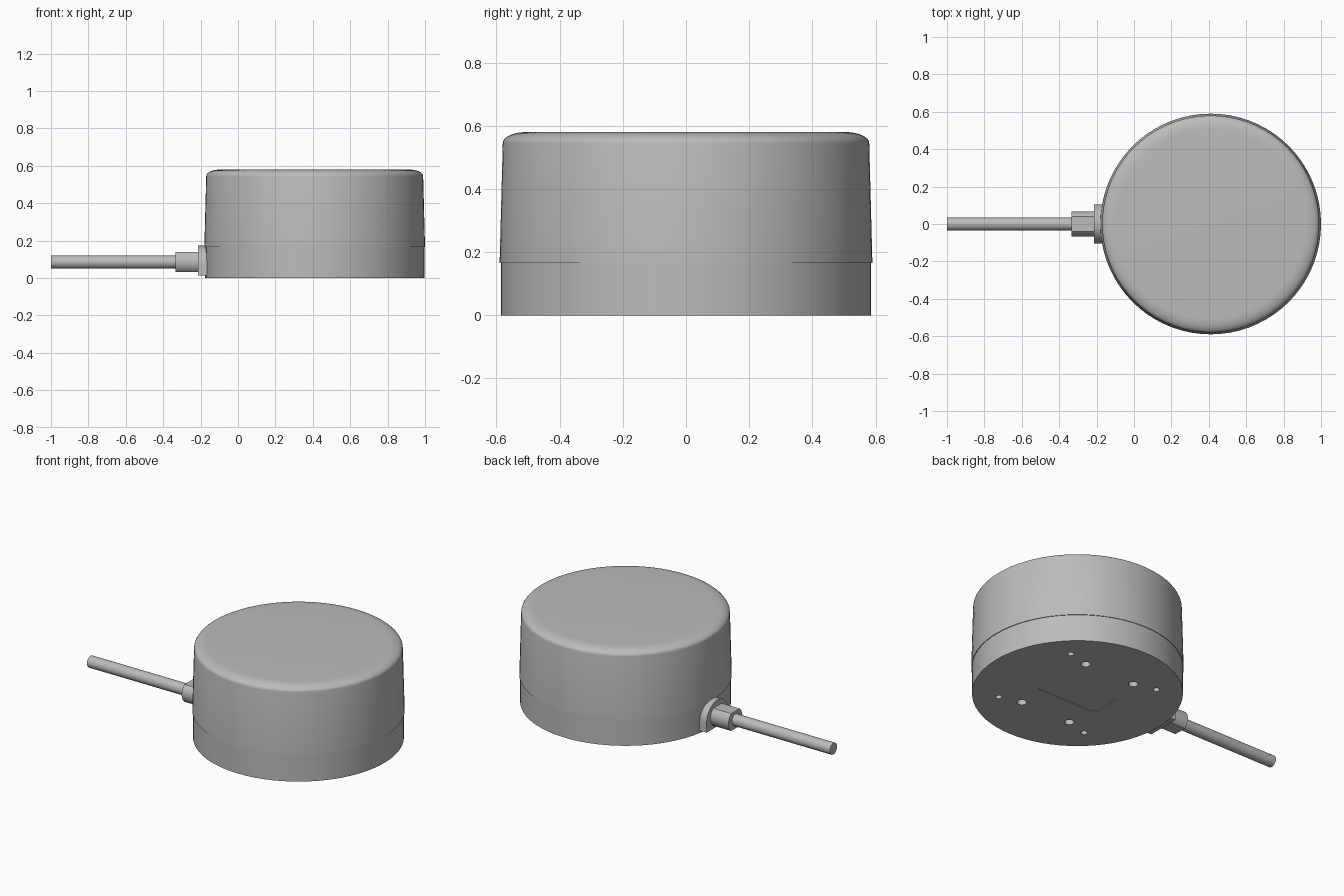
import bpy, bmesh, math
from mathutils import Matrix, Vector

if "Cube" in bpy.data.objects:
    bpy.data.objects.remove(bpy.data.objects["Cube"], do_unlink=True)

CX = 0.41          # housing axis
CABLE_Z = 0.086    # cable axis height

grey = bpy.data.materials.new("housing grey")
grey.use_nodes = True
grey.diffuse_color = (0.5, 0.5, 0.5, 1)
grey.node_tree.nodes["Principled BSDF"].inputs["Base Color"].default_value = (0.5, 0.5, 0.5, 1)


def finish(name, bm, smooth=True):
    bmesh.ops.recalc_face_normals(bm, faces=bm.faces)
    mesh = bpy.data.meshes.new(name)
    bm.to_mesh(mesh)
    bm.free()
    mesh.materials.append(grey)
    ob = bpy.data.objects.new(name, mesh)
    bpy.context.collection.objects.link(ob)
    if smooth:
        shade(ob)
    return ob


def shade(ob):
    bpy.ops.object.select_all(action='DESELECT')
    ob.select_set(True)
    bpy.context.view_layer.objects.active = ob
    bpy.ops.object.shade_smooth_by_angle(angle=math.radians(30))


def lathe(name, profile, sides=72):
    """Solid of revolution around the housing axis from (radius, z) points."""
    bm = bmesh.new()
    rings = [[bm.verts.new((CX + r * math.cos(a), r * math.sin(a), z))
              for a in (math.tau * i / sides for i in range(sides))]
             for r, z in profile]
    for low, high in zip(rings, rings[1:]):
        for i in range(sides):
            j = (i + 1) % sides
            bm.faces.new((low[i], low[j], high[j], high[i]))
    bm.faces.new(rings[0][::-1])
    bm.faces.new(rings[-1])
    return finish(name, bm)


def prism(name, outline, offset, smooth=True):
    """Extrude a closed outline of 3D points along offset."""
    bm = bmesh.new()
    face = bm.faces.new([bm.verts.new(p) for p in outline])
    moved = bmesh.ops.extrude_face_region(bm, geom=[face], use_keep_orig=True)["geom"]
    bmesh.ops.translate(bm, vec=Vector(offset),
                        verts=[v for v in moved if isinstance(v, bmesh.types.BMVert)])
    return finish(name, bm, smooth)


def arc(cx, cy, r, start, end, steps):
    return [(cx + r * math.cos(a), cy + r * math.sin(a))
            for a in (math.radians(start + (end - start) * i / steps) for i in range(steps + 1))]


# Base plate and the slightly wider, tapered cover with its softened rim
base = lathe("base", [(0.586, 0), (0.586, 0.165)])
rim = [(0.505 + 0.075 * math.cos(t), 0.545 + 0.035 * math.sin(t))
       for t in (math.pi / 2 * i / 8 for i in range(9))]
lathe("cover", [(0.59, 0.165)] + rim)

# Underside: mounting holes and a shallow label recess
cutters = []
for x, y, r in ((0.172, 0.276, 0.027), (0.31, 0.312, 0.018)):
    for sx in (-1, 1):
        for sy in (-1, 1):
            ring = arc(CX + sx * x, sy * y, r, 0, 345, 23)
            cutters.append(prism("hole_cutter", [(a, b, -0.02) for a, b in ring], (0, 0, 0.12), False))
label = []
for k, (sx, sy) in enumerate(((1, 1), (-1, 1), (-1, -1), (1, -1))):
    label += arc(CX + sx * 0.18, sy * 0.075, 0.03, 90 * k, 90 * k + 90, 6)
cutters.append(prism("label_cutter", [(a, b, -0.02) for a, b in label], (0, 0, 0.024), False))

for cutter in cutters:
    bpy.context.view_layer.objects.active = base
    mod = base.modifiers.new("cut", 'BOOLEAN')
    mod.operation = 'DIFFERENCE'
    mod.solver = 'EXACT'
    mod.object = cutter
    bpy.ops.object.modifier_apply(modifier=mod.name)
    bpy.data.objects.remove(cutter, do_unlink=True)
shade(base)

# Arched flange where the cable enters
arch = [(0.105, 0.014)] + arc(0, 0.07, 0.105, 0, 180, 24) + [(-0.105, 0.014)]
prism("cable_flange", [(-0.213, y, z) for y, z in arch], (0.06, 0, 0))

# Round collar with flats above and below
flat = math.degrees(math.asin(0.053 / 0.067))
collar = arc(0, 0, 0.067, -flat, flat, 12) + arc(0, 0, 0.067, 180 - flat, 180 + flat, 12)
prism("cable_collar", [(-0.335, y, z + CABLE_Z) for y, z in collar], (0.14, 0, 0))

# Cable
bm = bmesh.new()
bmesh.ops.create_cone(bm, cap_ends=True, segments=24, radius1=0.035, radius2=0.035, depth=0.68,
                      matrix=Matrix.Translation((-0.66, 0, CABLE_Z)) @ Matrix.Rotation(math.pi / 2, 4, 'Y'))
finish("cable", bm)
